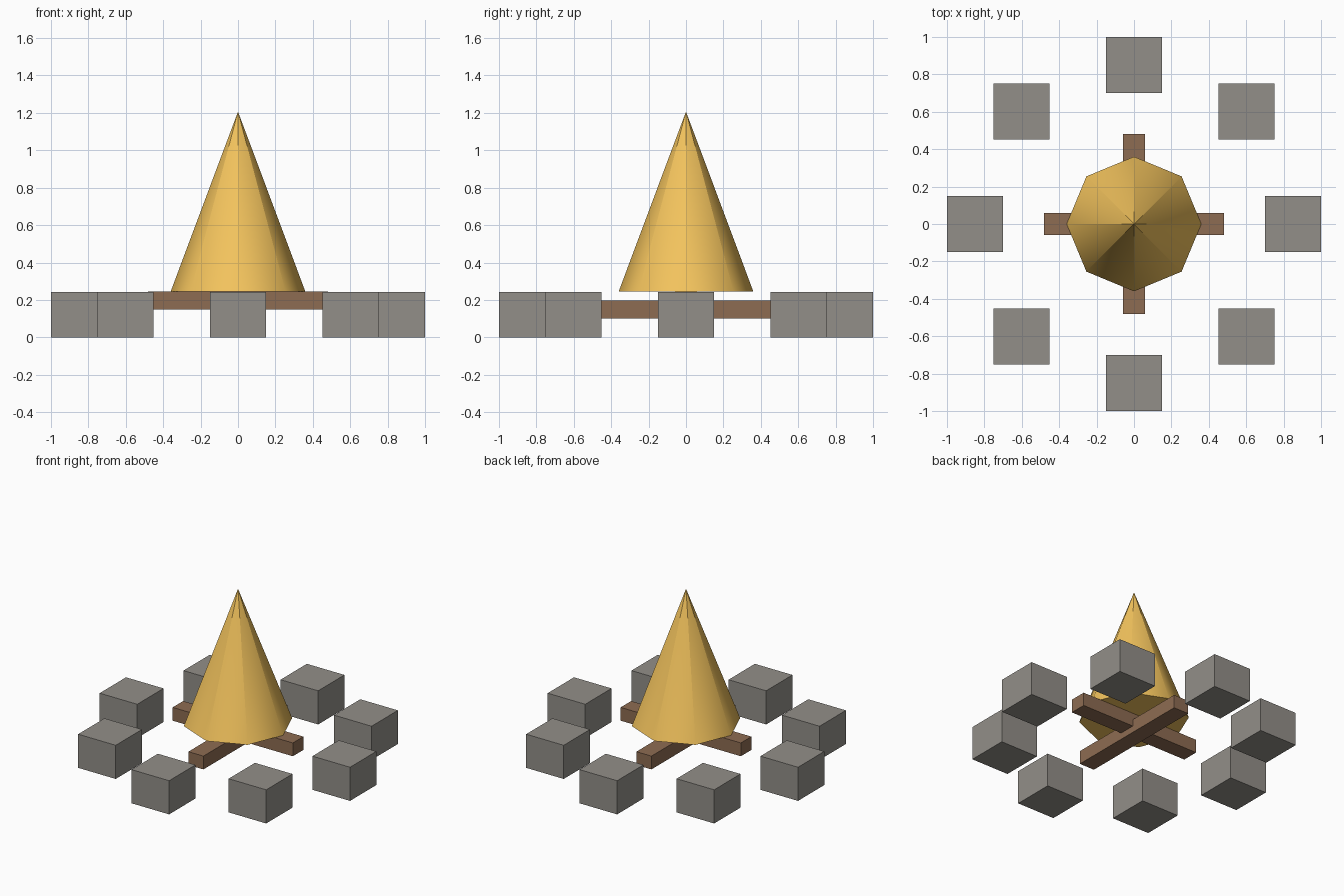
import bpy, math
from mathutils import Vector

if "Cube" in bpy.data.objects:
    bpy.data.objects.remove(bpy.data.objects["Cube"])


def material(name, color):
    m = bpy.data.materials.new(name)
    m.diffuse_color = (*color, 1)
    m.use_nodes = True
    m.node_tree.nodes["Principled BSDF"].inputs["Base Color"].default_value = m.diffuse_color
    return m


def box(name, center, size, mat=None):
    bpy.ops.mesh.primitive_cube_add(size=1, location=center)
    ob = bpy.context.object
    ob.name = name
    ob.scale = size
    bpy.ops.object.transform_apply(location=False, rotation=False, scale=True)
    if mat:
        ob.data.materials.append(mat)
    return ob


wood = material("wood", (0.27, 0.15, 0.085))
fire = material("fire", (0.9, 0.55, 0.11))
stone = material("stone", (0.29, 0.275, 0.25))

# Ring of eight axis-aligned stones
STONE, STONE_H = 0.30, 0.243
for i in range(8):
    a = i * math.pi / 4
    r = 0.85
    box(f"stone_{i + 1}", (r * math.cos(a), r * math.sin(a), STONE_H / 2),
        (STONE, STONE, STONE_H), stone)

# Two crossed logs, the upper one running left to right
box("upper_log", (0, 0, 0.197), (0.96, 0.12, 0.096), wood)
box("lower_log", (0, 0, 0.15), (0.12, 0.96, 0.096), wood)

# Flame: eight-sided cone with smooth sides and a flat base
RADIUS, BASE, TOP = 0.36, 0.245, 1.207
bpy.ops.mesh.primitive_cone_add(vertices=8, radius1=RADIUS, radius2=0,
                                depth=TOP - BASE,
                                location=(0, 0, (BASE + TOP) / 2))
flame = bpy.context.object
flame.name = "flame"
mesh = flame.data
mesh.materials.append(fire)
mesh.shade_smooth()

# Side normals follow the true cone; each face keeps its own normal at the tip
slope = RADIUS / (TOP - BASE)
normals = [Vector((0, 0, -1))] * len(mesh.loops)
for face in mesh.polygons:
    if face.normal.z < -0.5:
        continue
    for li in face.loop_indices:
        co = mesh.vertices[mesh.loops[li].vertex_index].co
        flat = Vector((co.x, co.y, 0))
        if flat.length > 0.01:
            n = flat.normalized()
            n.z = slope
            normals[li] = n.normalized()
        else:
            normals[li] = face.normal.copy()
mesh.normals_split_custom_set(normals)
